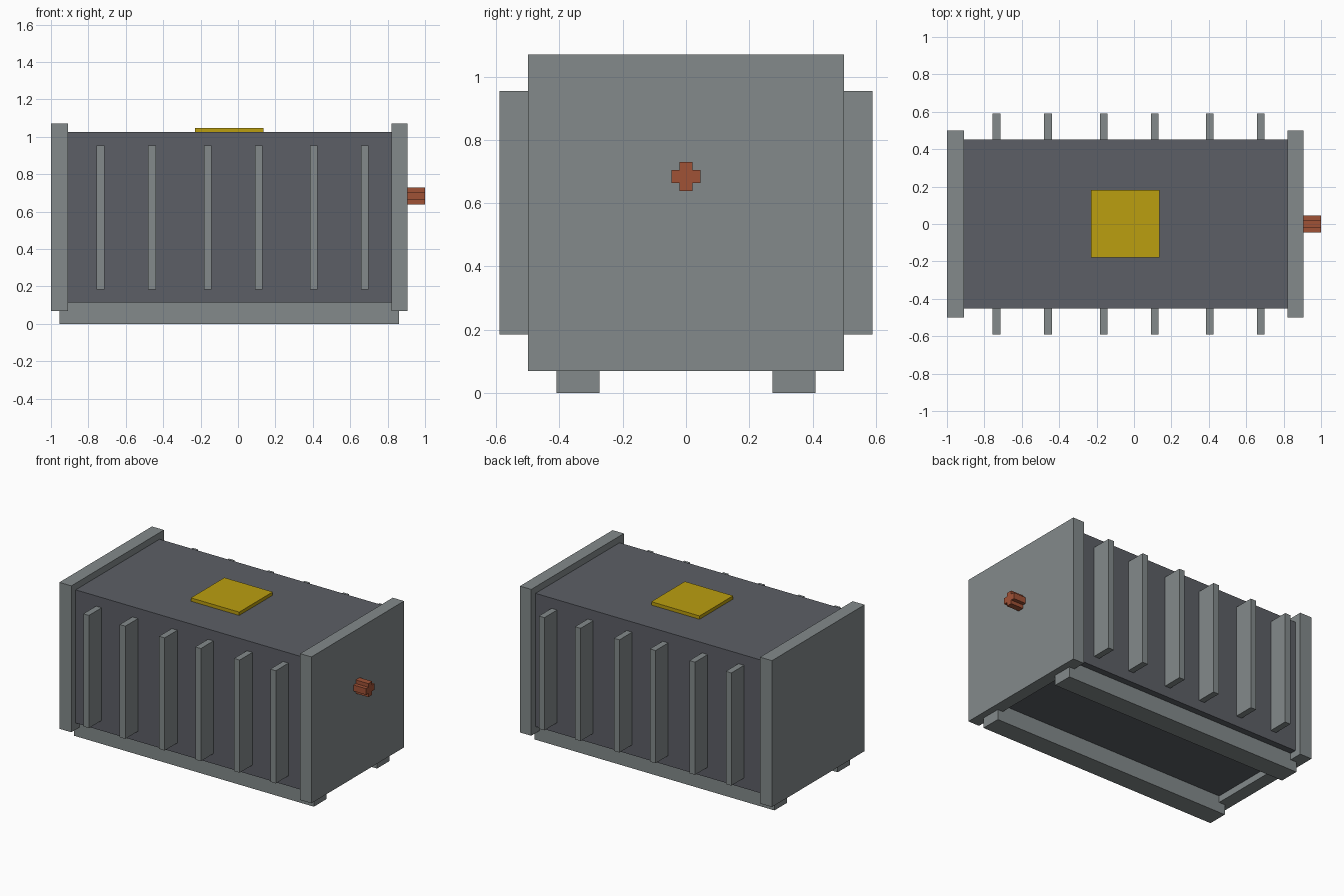
import bpy
import bmesh

cube = bpy.data.objects.get("Cube")
if cube:
    bpy.data.objects.remove(cube, do_unlink=True)


def material(name, rgb):
    m = bpy.data.materials.new(name)
    m.use_nodes = True
    m.diffuse_color = (*rgb, 1)
    m.node_tree.nodes["Principled BSDF"].inputs["Base Color"].default_value = (*rgb, 1)
    return m


light_grey = material("light grey", (0.227, 0.254, 0.258))
dark_grey = material("dark grey", (0.107, 0.114, 0.133))
yellow = material("yellow", (0.497, 0.342, 0.005))
copper = material("copper", (0.352, 0.084, 0.037))


def finish(name, bm, mat):
    bmesh.ops.recalc_face_normals(bm, faces=bm.faces)
    mesh = bpy.data.meshes.new(name)
    bm.to_mesh(mesh)
    bm.free()
    mesh.materials.append(mat)
    obj = bpy.data.objects.new(name, mesh)
    bpy.context.collection.objects.link(obj)
    return obj


def box(name, xs, ys, zs, mat):
    """Box between the given limits on each axis."""
    bm = bmesh.new()
    bmesh.ops.create_cube(bm, size=1)
    for v in bm.verts:
        v.co = [lim[0] if c < 0 else lim[1] for c, lim in zip(v.co, (xs, ys, zs))]
    return finish(name, bm, mat)


# Main casing and end plates
box("casing", (-0.91, 0.82), (-0.453, 0.453), (0.115, 1.025), dark_grey)
box("right_end_plate", (-1.0, -0.91), (-0.5, 0.5), (0.07, 1.07), light_grey)
box("left_end_plate", (0.82, 0.905), (-0.5, 0.5), (0.07, 1.07), light_grey)

# Warning plate on the lid
box("top_plate", (-0.23, 0.135), (-0.18, 0.182), (1.025, 1.048), yellow)

# Foot rails and cooling fins on both long sides
for side, label in ((-1, "front"), (1, "back")):
    box(label + "_rail", (-0.955, 0.86), sorted((side * 0.273, side * 0.409)),
        (0, 0.115), light_grey)
    for i, x in enumerate((-0.735, -0.46, -0.162, 0.111, 0.405, 0.678)):
        box(f"{label}_fin_{i + 1}", (x - 0.021, x + 0.021),
            sorted((side * 0.453, side * 0.59)), (0.185, 0.955), light_grey)

# Output shaft with a cross-shaped section
wide, narrow, height = 0.046, 0.021, 0.684
corner = [(wide, -narrow), (wide, narrow), (narrow, narrow)]
section = []
for turn in range(4):
    section += corner
    corner = [(-b, a) for a, b in corner]
bm = bmesh.new()
face = bm.faces.new([bm.verts.new((0.905, a, height + b)) for a, b in section])
extruded = bmesh.ops.extrude_face_region(bm, geom=[face])["geom"]
bmesh.ops.translate(bm, vec=(0.095, 0, 0),
                    verts=[g for g in extruded if isinstance(g, bmesh.types.BMVert)])
finish("shaft", bm, copper)
